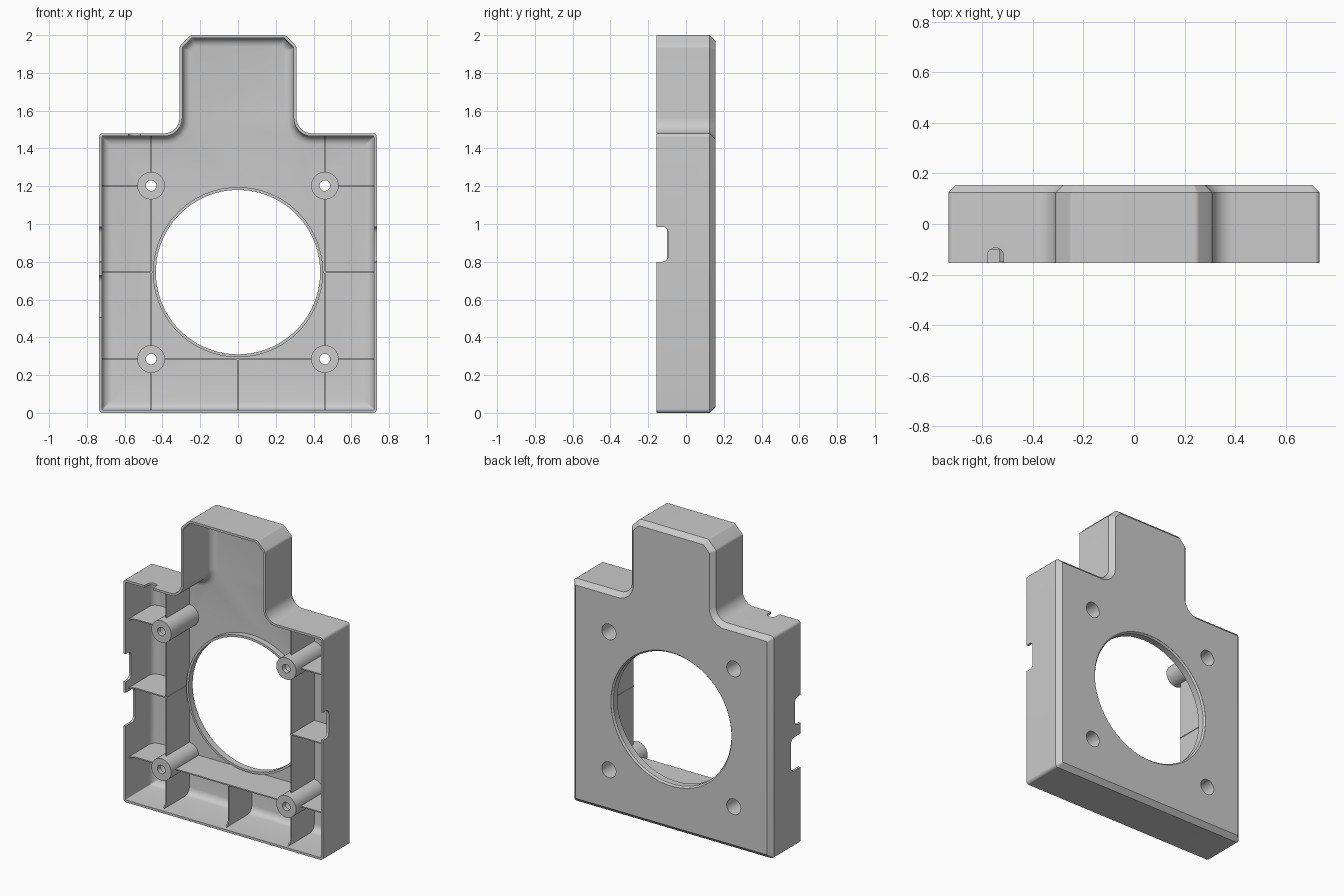
import bpy
import bmesh
import math
from mathutils import Vector

if "Cube" in bpy.data.objects:
    bpy.data.objects.remove(bpy.data.objects["Cube"], do_unlink=True)

grey = bpy.data.materials.new("plain grey")
grey.use_nodes = True
grey.diffuse_color = (0.6, 0.6, 0.6, 1)
grey.node_tree.nodes["Principled BSDF"].inputs["Base Color"].default_value = (0.6, 0.6, 0.6, 1)

FRONT, BACK, FLOOR, WALL = -0.155, 0.155, 0.14, 0.015
BOSSES = [(x, z) for x in (-0.46, 0.46) for z in (0.285, 1.203)]
CENTRE = (0, 0.745)


def finish(name, bm):
    bmesh.ops.recalc_face_normals(bm, faces=bm.faces)
    mesh = bpy.data.meshes.new(name)
    bm.to_mesh(mesh)
    bm.free()
    mesh.materials.append(grey)
    obj = bpy.data.objects.new(name, mesh)
    bpy.context.collection.objects.link(obj)
    return obj


def activate(obj):
    bpy.ops.object.select_all(action="DESELECT")
    obj.select_set(True)
    bpy.context.view_layer.objects.active = obj


def smooth(obj):
    activate(obj)
    bpy.ops.object.shade_smooth_by_angle(angle=math.radians(30))


def loft(bm, rings, closed=False):
    """Skin a list of equally long point rings; cap the ends unless closed."""
    rows = [[bm.verts.new(p) for p in ring] for ring in rings]
    pairs = list(zip(rows, rows[1:])) + ([(rows[-1], rows[0])] if closed else [])
    for a, b in pairs:
        for i in range(len(a)):
            j = (i + 1) % len(a)
            bm.faces.new((a[i], a[j], b[j], b[i]))
    if not closed:
        bm.faces.new(rows[0])
        bm.faces.new(rows[-1])


def prism(bm, points, axis, lo, hi):
    place = {"x": lambda u, v, w: (w, v, u),
             "y": lambda u, v, w: (u, w, v),
             "z": lambda u, v, w: (u, v, w)}[axis]
    loft(bm, [[place(u, v, w) for u, v in points] for w in (lo, hi)])


def circle(centre, radius, n):
    return [(centre[0] + radius * math.cos(math.tau * i / n),
             centre[1] + radius * math.sin(math.tau * i / n)) for i in range(n)]


def revolved(name, profile, centre, n):
    """Closed (radius, y) profile turned about a y-axis through centre."""
    bm = bmesh.new()
    loft(bm, [[(u, y, v) for u, v in circle(centre, r, n)] for r, y in profile], True)
    obj = finish(name, bm)
    smooth(obj)
    return obj


def rounded(corners, radii, inset=0.0, steps=6):
    """Counter-clockwise polygon, inset evenly and with rounded corners."""
    pts = [Vector(c) for c in corners]
    count = len(pts)
    moved, rads = [], []
    for i, p in enumerate(pts):
        d1 = (p - pts[i - 1]).normalized()
        d2 = (pts[(i + 1) % count] - p).normalized()
        n1, n2 = Vector((-d1.y, d1.x)), Vector((-d2.y, d2.x))
        moved.append(p + (n1 + n2) * inset / (1 + n1.dot(n2)))
        convex = d1.x * d2.y - d1.y * d2.x > 0
        rads.append(max(radii[i] - inset, 0.006) if convex else radii[i] + inset)
    out = []
    for i, p in enumerate(moved):
        a = (moved[i - 1] - p).normalized()
        b = (moved[(i + 1) % count] - p).normalized()
        half, r = a.angle(b) / 2, rads[i]
        c = p + (a + b).normalized() * r / math.sin(half)
        s, e = p + a * r / math.tan(half) - c, p + b * r / math.tan(half) - c
        for k in range(steps + 1):
            t = k / steps
            out.append(c + (s * (1 - t) + e * t).normalized() * r)
    return out


def cut(obj, cutter):
    mod = obj.modifiers.new("cut", "BOOLEAN")
    mod.operation, mod.solver, mod.object = "DIFFERENCE", "EXACT", cutter
    activate(obj)
    bpy.ops.object.modifier_apply(modifier=mod.name)


# Tray outline with its neck on top
half = [(0.735, 0), (0.735, 1.48), (0.31, 1.48), (0.31, 1.94), (0.25, 2)]
half_radii = [0.02, 0.02, 0.08, 0.025, 0.025]
outline = half + [(-x, z) for x, z in reversed(half)]
radii = half_radii + half_radii[::-1]

# Hollow shell: filleted inside, chamfered round the back
FILLET = 0.045
layers = []
for k in range(5):
    a = math.pi / 2 * (1 - k / 4)
    layers.append((FLOOR - FILLET * (1 - math.sin(a)), WALL + FILLET * (1 - math.cos(a))))
layers += [(FRONT, WALL), (FRONT, 0), (0.125, 0), (BACK, 0.03)]
bm = bmesh.new()
loft(bm, [[(p.x, y, p.y) for p in rounded(outline, radii, inset)] for y, inset in layers])
shell = finish("tray_shell", bm)

# Openings: fan hole, screw bores, and cable notches in the rim
bm = bmesh.new()
prism(bm, circle(CENTRE, 0.445, 96), "y", 0.1, 0.2)
for spot in BOSSES:
    prism(bm, circle(spot, 0.052, 32), "y", 0.1, 0.2)


def notch(axis, lo, hi, depth, radius, w0, w1):
    box = [(lo, -0.3), (hi, -0.3), (hi, depth), (lo, depth)]
    prism(bm, rounded(box, [0.01, 0.01, radius, radius]), axis, w0, w1)


notch("x", 0.8, 0.985, -0.095, 0.03, 0.68, 0.8)
notch("x", 0.8, 0.985, -0.095, 0.03, -0.8, -0.68)
notch("x", 0.505, 0.728, -0.055, 0.03, -0.8, -0.68)
notch("z", -0.58, -0.517, -0.095, 0.029, 1.42, 1.55)
openings = finish("openings_cutter", bm)
cut(shell, openings)
bpy.data.objects.remove(openings, do_unlink=True)
smooth(shell)

# Bevelled rim of the fan hole
revolved("fan_hole_rim", [(0.445, 0.154), (0.435, 0.144), (0.435, 0.1),
                          (0.45, 0.1), (0.45, 0.15)], CENTRE, 96)

# Screw posts, wide bore from behind and narrow hole in front
for spot in BOSSES:
    revolved("screw_post", [(0.073, 0.141), (0.073, -0.15), (0.028, -0.15),
                            (0.028, -0.12), (0.052, -0.12), (0.052, 0.141)], spot, 32)

# Stiffening ribs, sweeping up where they meet the outer wall
bm = bmesh.new()
for spot in BOSSES:
    prism(bm, circle(spot, 0.062, 32), "y", -0.3, 0.3)
bores = finish("bore_cutter", bm)


def wall_end(s, d):
    pts = [(s + d * 0.05, 0.145), (s, 0.12), (s, -0.145)]
    for k in range(7):
        a = math.pi / 2 * k / 6
        pts.append((s + d * (0.008 + 0.045 * (1 - math.cos(a))), -0.145 + 0.045 * math.sin(a)))
    return pts


def rib(name, axis, at, start, end, both_walls=False):
    d = 1 if end > start else -1
    pts = wall_end(start, d)
    pts += wall_end(end, -d)[::-1] if both_walls else [(end, -0.1), (end, 0.145)]
    bm = bmesh.new()
    prism(bm, pts, axis, at - 0.004, at + 0.004)
    cut(finish(name, bm), bores)


rib("lower_cross_rib", "z", 0.285, -0.729, 0.729, True)
rib("bottom_middle_rib", "x", 0, 0.006, 0.285)
for side in (-1, 1):
    rib("upright_rib", "x", side * 0.46, 0.006, 1.474, True)
    rib("upper_side_rib", "z", 1.203, side * 0.729, side * 0.46)
    rib("middle_side_rib", "z", 0.745, side * 0.729, side * 0.452)
bpy.data.objects.remove(bores, do_unlink=True)
